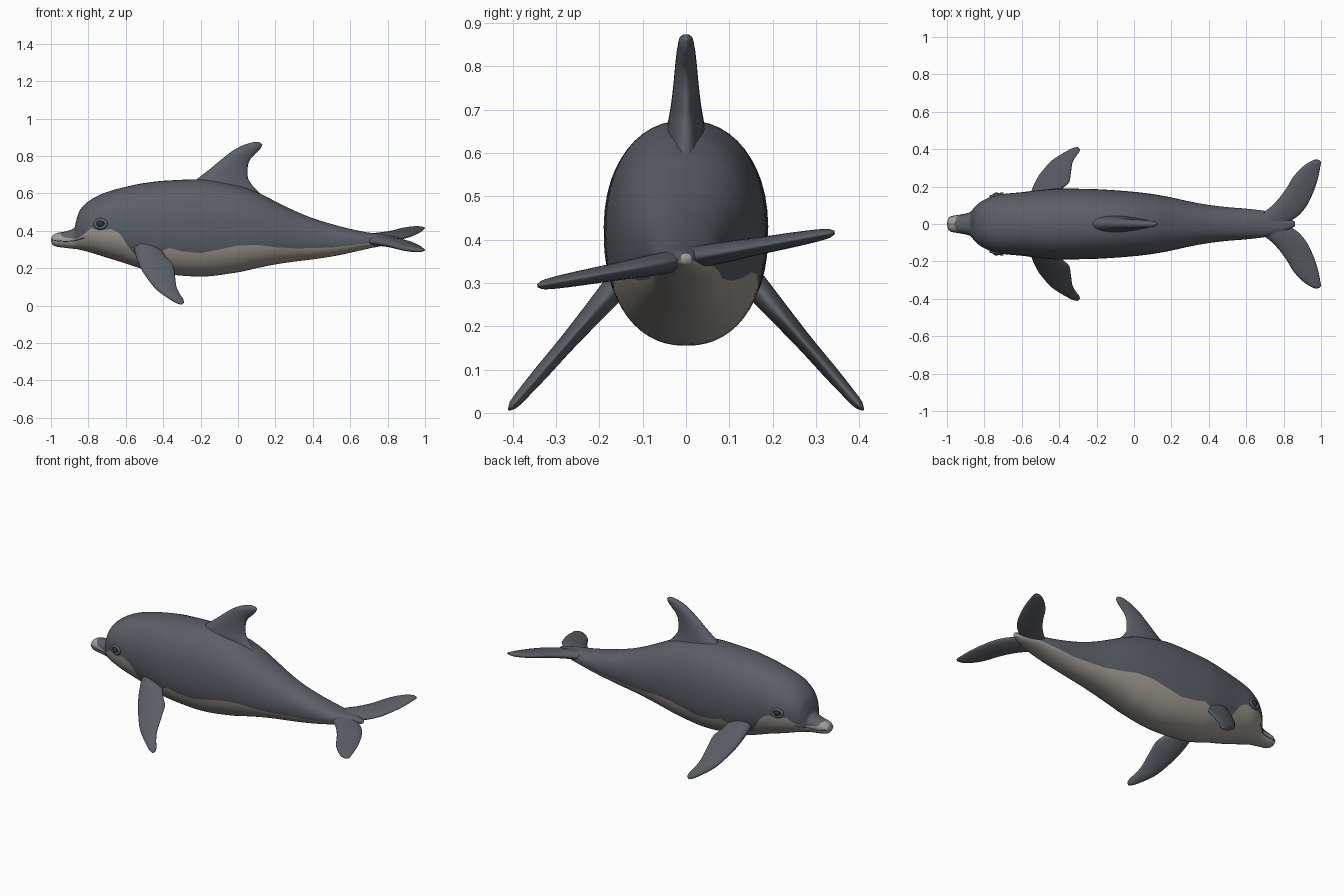
import bpy, bmesh, math
from mathutils import Vector

if "Cube" in bpy.data.objects:
    bpy.data.objects.remove(bpy.data.objects["Cube"])


def material(name, rgb):
    m = bpy.data.materials.new(name)
    m.diffuse_color = (*rgb, 1)
    m.use_nodes = True
    m.node_tree.nodes["Principled BSDF"].inputs["Base Color"].default_value = m.diffuse_color
    return m


GREY = material("slate grey", (0.105, 0.115, 0.135))
CREAM = material("belly cream", (0.36, 0.335, 0.305))
DARK = material("eye dark", (0.035, 0.037, 0.042))


def sample(rows, i, t):
    """Monotone cubic between rows i and i+1 (first column is the parameter)."""
    def slope(k, c):
        if k == 0 or k == len(rows) - 1:
            a, b = (rows[0], rows[1]) if k == 0 else (rows[-2], rows[-1])
            return (b[c] - a[c]) / (b[0] - a[0])
        p, q, r = rows[k - 1], rows[k], rows[k + 1]
        d0, d1 = (q[c] - p[c]) / (q[0] - p[0]), (r[c] - q[c]) / (r[0] - q[0])
        return 0 if d0 * d1 <= 0 else 2 * d0 * d1 / (d0 + d1)
    a, b = rows[i], rows[i + 1]
    h = b[0] - a[0]
    out = [a[0] + h * t]
    for c in range(1, len(a)):
        out.append((2*t**3 - 3*t**2 + 1) * a[c] + (t**3 - 2*t**2 + t) * h * slope(i, c)
                   + (3*t**2 - 2*t**3) * b[c] + (t**3 - t**2) * h * slope(i + 1, c))
    return out


def refine(rows, steps):
    out = [sample(rows, i, s / steps) for i in range(len(rows) - 1) for s in range(steps)]
    return out + [list(rows[-1])]


def loft(name, rings, mats, rule=lambda k: 0):
    """Skin closed rings; rule gives the material for each column of faces."""
    bm = bmesh.new()
    vs = [[bm.verts.new(p) for p in ring] for ring in rings]
    n = len(rings[0])
    for a, b in zip(vs, vs[1:]):
        for k in range(n):
            f = bm.faces.new((a[k], a[(k + 1) % n], b[(k + 1) % n], b[k]))
            f.material_index = rule(k)
    bm.faces.new(vs[0])
    bm.faces.new(vs[-1])
    bmesh.ops.recalc_face_normals(bm, faces=bm.faces)
    for f in bm.faces:
        f.smooth = True
    me = bpy.data.meshes.new(name)
    bm.to_mesh(me)
    bm.free()
    for m in mats:
        me.materials.append(m)
    ob = bpy.data.objects.new(name, me)
    bpy.context.collection.objects.link(ob)
    return ob


# Body: x, underside, back, half width
BODY = [
    (-1.0, .345, .355, .006), (-.992, .326, .374, .03), (-.97, .315, .387, .042),
    (-.92, .308, .397, .05), (-.875, .303, .415, .062), (-.865, .302, .455, .075),
    (-.845, .298, .51, .098), (-.8, .287, .557, .13), (-.72, .262, .60, .158),
    (-.6, .225, .635, .17), (-.5, .192, .655, .182), (-.4, .17, .667, .19),
    (-.2, .155, .675, .186), (0, .178, .642, .172), (.1, .2, .607, .16),
    (.2, .22, .557, .142), (.3, .235, .508, .12), (.4, .247, .467, .102),
    (.5, .262, .436, .09), (.6, .282, .41, .082), (.7, .305, .39, .07),
    (.8, .325, .378, .045), (.86, .345, .368, .012)]
# Height of the line between the pale belly and the grey back
EDGE = [(-1, .46), (-.965, .40), (-.935, .365), (-.86, .357), (-.82, .385), (-.785, .415),
        (-.74, .40), (-.68, .41), (-.63, .385), (-.59, .32), (-.55, .27), (-.48, .25),
        (-.42, .285), (-.37, .308), (-.3, .29), (-.2, .28), (-.1, .30), (0, .32),
        (.1, .325), (.2, .312), (.3, .305), (.5, .31), (.7, .335), (.86, .352)]
POWER = 2.25


def edge_height(x):
    for (x0, z0), (x1, z1) in zip(EDGE, EDGE[1:]):
        if x <= x1:
            return z0 + (z1 - z0) * (x - x0) / (x1 - x0)
    return EDGE[-1][1]


def signed_pow(v, p):
    return math.copysign(abs(v) ** p, v)


def body_ring(row, low=10, high=16):
    x, bot, top, w = row
    c, h = (bot + top) / 2, (top - bot) / 2
    s = max(-.97, min(.999, (edge_height(x) - c) / h))
    split = math.asin(signed_pow(s, POWER / 2))
    half = math.pi / 2
    angles = [-half + (split + half) * k / low for k in range(low)]
    angles += [split + (half - split) * k / high for k in range(high + 1)]
    side = [(x, w * max(0, math.cos(a)) ** (2 / POWER),
             c + h * signed_pow(math.sin(a), 2 / POWER)) for a in angles]
    return side + [(p[0], -p[1], p[2]) for p in side[-2:0:-1]]


LOW, HIGH = 10, 16
COUNT = 2 * (LOW + HIGH)
rows = refine(BODY, 6)
loft("body", [body_ring(r, LOW, HIGH) for r in rows], [CREAM, GREY],
     lambda k: 0 if k < LOW or k >= COUNT - LOW else 1)


def skin_y(x, z):
    """Half width of the body surface at x and z."""
    r = min(rows, key=lambda q: abs(q[0] - x))
    c, h = (r[1] + r[2]) / 2, (r[2] - r[1]) / 2
    return r[3] * max(0, 1 - abs((z - c) / h) ** POWER) ** (1 / POWER)


# Fins: rows of leading point, trailing point and half thickness
def foil(name, stations, normal, place, n=24):
    rings = []
    for _, lx, lv, tx, tv, th in refine([(i, *s) for i, s in enumerate(stations)], 5):
        a, b = Vector(place(lx, lv)), Vector(place(tx, tv))
        ring = []
        for k in range(n):
            t = 2 * math.pi * k / n
            u = (1 - math.cos(t)) / 2
            ring.append(a.lerp(b, u) + normal * (th * math.sin(t) * (1.15 - .45 * u)))
        rings.append(ring)
    return loft(name, rings, [GREY])


foil("dorsal_fin", [
    (-.30, .60, .14, .58, .055), (-.22, .675, .075, .645, .045),
    (-.15, .73, .052, .69, .036), (-.09, .78, .052, .74, .03),
    (-.02, .833, .068, .785, .025), (.04, .862, .095, .812, .021),
    (.09, .874, .122, .842, .016), (.115, .874, .13, .86, .006)],
    Vector((0, 1, 0)), lambda x, z: (x, 0, z))

FLIPPER = [
    (-.56, .34, -.42, .31, .035), (-.55, .28, -.38, .255, .03),
    (-.52, .20, -.345, .215, .024), (-.485, .145, -.337, .16, .02),
    (-.44, .09, -.33, .105, .018), (-.38, .045, -.31, .06, .015),
    (-.33, .015, -.293, .035, .012), (-.305, .006, -.288, .018, .005)]

# Tail flukes: one blade from tip to tip, tilted to one side
HALF_FLUKE = [
    (.0, .64, .83, .028), (.05, .68, .885, .027), (.1, .74, .925, .025),
    (.15, .785, .95, .022), (.2, .82, .97, .02), (.25, .85, .985, .018),
    (.3, .895, .995, .015), (.33, .935, 1.0, .011), (.343, .962, .99, .004)]
blade = [(l, -y, t, -y, th) for y, l, t, th in HALF_FLUKE[:0:-1]]
blade += [(l, y, t, y, th) for y, l, t, th in HALF_FLUKE]
foil("tail_flukes", blade, Vector((0, -.18, .98)), lambda x, y: (x, y, .355 + .18 * y))


def tube(name, points, radius, mat, cyclic=False):
    cu = bpy.data.curves.new(name, 'CURVE')
    cu.dimensions = '3D'
    cu.bevel_depth = radius
    cu.bevel_resolution = 3
    sp = cu.splines.new('POLY')
    sp.points.add(len(points) - 1)
    for p, co in zip(sp.points, points):
        p.co = (*co, 1)
    sp.use_cyclic_u = cyclic
    cu.materials.append(mat)
    bpy.context.collection.objects.link(bpy.data.objects.new(name, cu))


for side, label in ((-1, "right"), (1, "left")):
    foil(label + "_flipper", FLIPPER, Vector((0, .75 * side, .66)),
         lambda x, z: (x, side * (.18 + (.27 - z) * .87), z))

    # Eye and the lid around it
    ex, ez = -.735, .437
    bpy.ops.mesh.primitive_uv_sphere_add(segments=24, ring_count=12, radius=.02,
                                         location=(ex, side * (skin_y(ex, ez) - .006), ez))
    eye = bpy.context.object
    eye.name = label + "_eye"
    eye.data.materials.append(DARK)
    bpy.ops.object.shade_smooth()
    lid = []
    for k in range(24):
        a = 2 * math.pi * k / 24
        x, z = ex + .03 * math.cos(a), ez + .021 * math.sin(a)
        lid.append((x, side * skin_y(x, z), z))
    tube(label + "_eyelid", lid, .009, GREY, True)

    # Mouth line along the beak
    mouth = []
    for k in range(21):
        x = -.992 + .17 * k / 20
        z = .35 - .008 * math.sin(math.pi * k / 20) + .012 * (k / 20) ** 3
        mouth.append((x, side * skin_y(x, z), z))
    tube(label + "_mouth_line", mouth, .0025, GREY)
